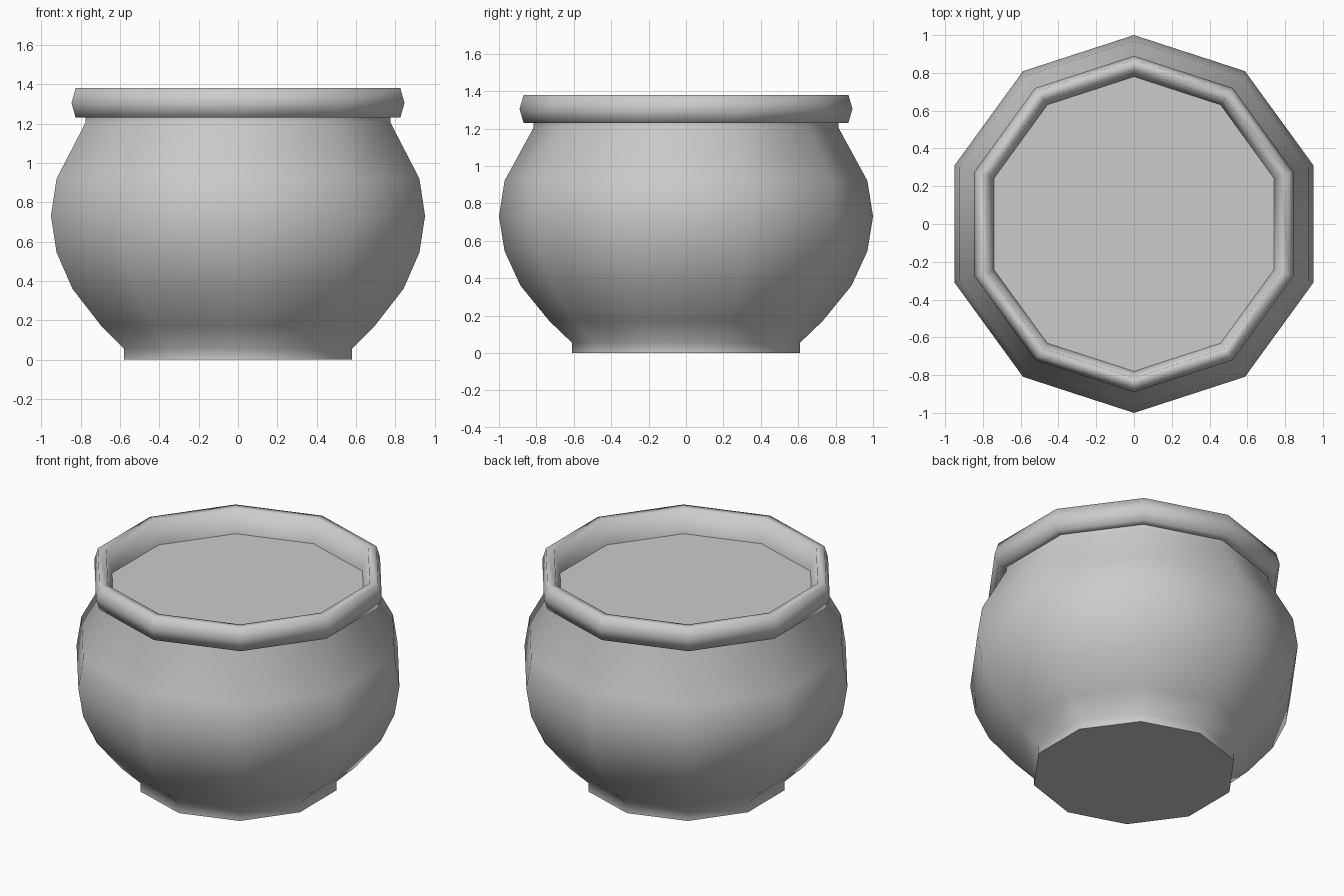
import bpy, bmesh, math

if "Cube" in bpy.data.objects:
    bpy.data.objects.remove(bpy.data.objects["Cube"])

SIDES = 10


def lathe(name, profile, cap_bottom=False, cap_top=False, smooth=80):
    """Revolve (radius, z) points, listed so that the outside is on the right going up."""
    bm = bmesh.new()
    rings = []
    for r, z in profile:
        ring = []
        for i in range(SIDES):
            a = math.pi / 2 + math.tau * i / SIDES
            ring.append(bm.verts.new((r * math.cos(a), r * math.sin(a), z)))
        rings.append(ring)
    for low, high in zip(rings, rings[1:]):
        for i in range(SIDES):
            j = (i + 1) % SIDES
            bm.faces.new((low[i], low[j], high[j], high[i]))
    if cap_bottom:
        bm.faces.new(rings[0][::-1])
    if cap_top:
        bm.faces.new(rings[-1])
    mesh = bpy.data.meshes.new(name)
    bm.to_mesh(mesh)
    bm.free()
    obj = bpy.data.objects.new(name, mesh)
    bpy.context.collection.objects.link(obj)
    bpy.ops.object.select_all(action='DESELECT')
    obj.select_set(True)
    bpy.context.view_layer.objects.active = obj
    bpy.ops.object.shade_smooth_by_angle(angle=math.radians(smooth))
    return obj


# Foot, round belly and short neck
lathe("pot_body", [(0.61, 0), (0.61, 0.055), (0.73, 0.17), (0.885, 0.36),
                   (0.97, 0.545), (1.0, 0.73), (0.97, 0.92), (0.815, 1.205),
                   (0.815, 1.23)], cap_bottom=True)

# Thick rim: underside, outer bulge, top, inner wall
lathe("pot_rim", [(0.815, 1.23), (0.868, 1.23), (0.89, 1.305), (0.868, 1.38),
                  (0.815, 1.38), (0.78, 1.23)])

# Flat contents surface closing the mouth
lathe("contents", [(0.78, 1.23)], cap_top=True)
